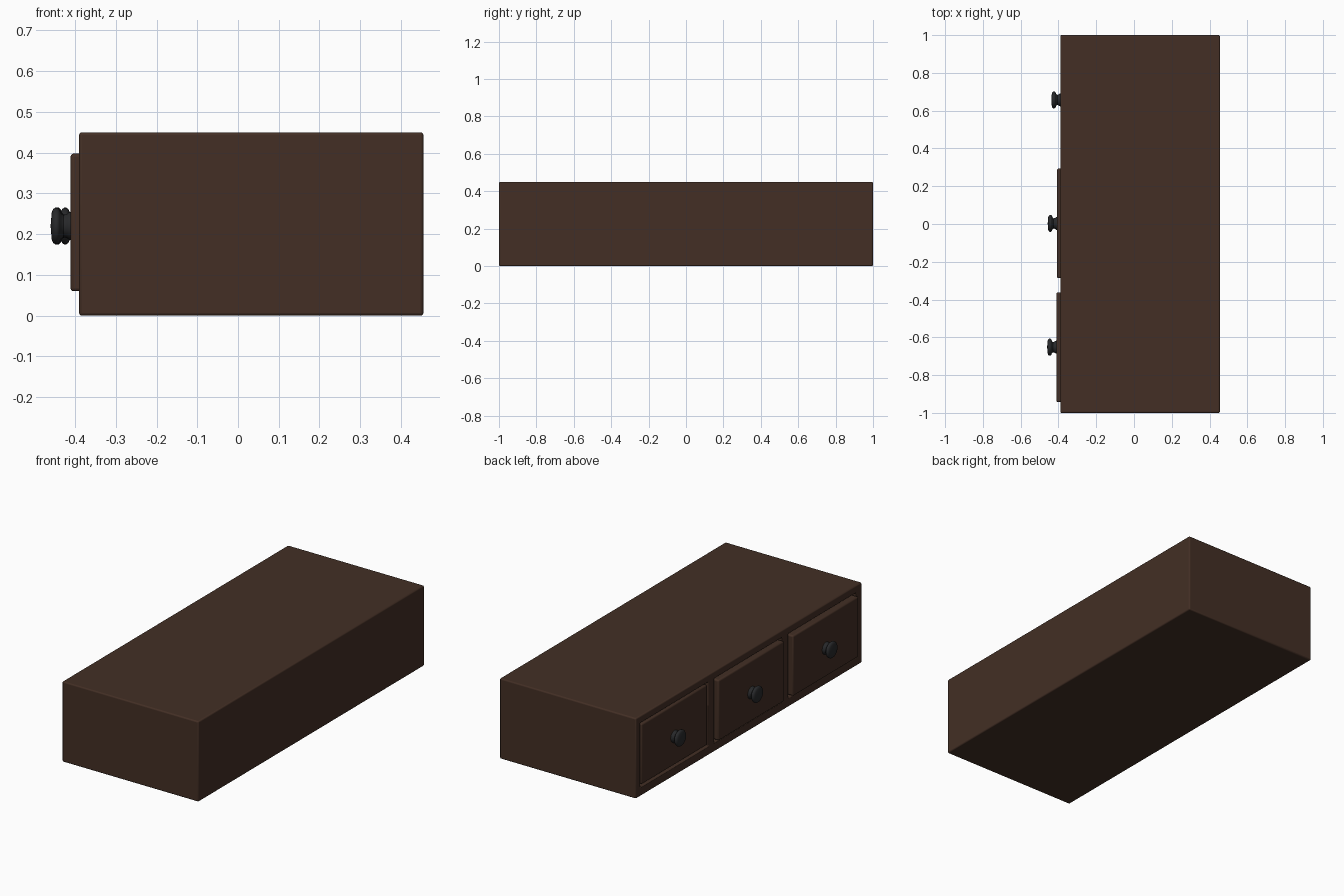
import bpy, bmesh, math
from mathutils import Matrix, Vector

if "Cube" in bpy.data.objects:
    bpy.data.objects.remove(bpy.data.objects["Cube"])


def material(name, rgb):
    m = bpy.data.materials.new(name)
    m.diffuse_color = (*rgb, 1)
    m.use_nodes = True
    m.node_tree.nodes["Principled BSDF"].inputs["Base Color"].default_value = m.diffuse_color
    return m


WOOD = material("dark_brown_wood", (0.056, 0.028, 0.018))
BLACK = material("black_metal", (0.021, 0.022, 0.024))


def add_object(name, bm, mat):
    me = bpy.data.meshes.new(name)
    bmesh.ops.recalc_face_normals(bm, faces=bm.faces)
    bm.to_mesh(me)
    bm.free()
    ob = bpy.data.objects.new(name, me)
    bpy.context.collection.objects.link(ob)
    if mat:
        me.materials.append(mat)
    return ob


def box(name, lo, hi, mat):
    lo, hi = Vector(lo), Vector(hi)
    bm = bmesh.new()
    bmesh.ops.create_cube(bm, size=1, matrix=Matrix.Translation((lo + hi) / 2) @ Matrix.Diagonal((*(hi - lo), 1)))
    return add_object(name, bm, mat)


def bevel(ob, width):
    mod = ob.modifiers.new("rounded_edges", 'BEVEL')
    mod.width, mod.segments, mod.limit_method = width, 3, 'ANGLE'


def smooth(ob, angle=40):
    bpy.ops.object.select_all(action='DESELECT')
    ob.select_set(True)
    bpy.context.view_layer.objects.active = ob
    bpy.ops.object.shade_smooth_by_angle(angle=math.radians(angle))


def knob(name, x, y, z):
    # turned knob: (distance out of the drawer, radius)
    profile = [(-0.004, 0), (-0.004, 0.034), (0.003, 0.034), (0.008, 0.030), (0.017, 0.027), (0.023, 0.031),
               (0.027, 0.041), (0.032, 0.045), (0.038, 0.045), (0.043, 0.041), (0.046, 0.034), (0.049, 0)]
    bm = bmesh.new()
    verts = [bm.verts.new((x - d, y, z + r)) for d, r in profile]
    edges = [bm.edges.new(p) for p in zip(verts, verts[1:])]
    bmesh.ops.spin(bm, geom=verts + edges, cent=(x, y, z), axis=(1, 0, 0),
                   angle=math.tau, steps=32, use_duplicate=False)
    bmesh.ops.remove_doubles(bm, verts=bm.verts, dist=1e-5)
    smooth(add_object(name, bm, BLACK), 50)


# cabinet body with three drawer openings on the -x side
FACE = -0.39
body = box("cabinet_body", (FACE, -1, 0), (0.455, 1, 0.45), WOOD)

# drawers: name, centre y, front x (one is pushed in flush)
for name, y, front in (("near", -0.652, -0.411), ("middle", 0.003, -0.408), ("far", 0.657, -0.389)):
    cutter = box(name + "_opening_cutter", (FACE - 0.1, y - 0.3, 0.05), (FACE + 0.08, y + 0.3, 0.408), None)
    cutter.hide_render = True
    cutter.hide_viewport = True
    cut = body.modifiers.new(name + "_opening", 'BOOLEAN')
    cut.operation, cut.object, cut.solver = 'DIFFERENCE', cutter, 'EXACT'
    drawer = box(name + "_drawer", (front, y - 0.29, 0.06), (FACE + 0.09, y + 0.29, 0.398), WOOD)
    bevel(drawer, 0.008)
    smooth(drawer)
    knob(name + "_knob", front, y, 0.22)

bevel(body, 0.007)
smooth(body)
